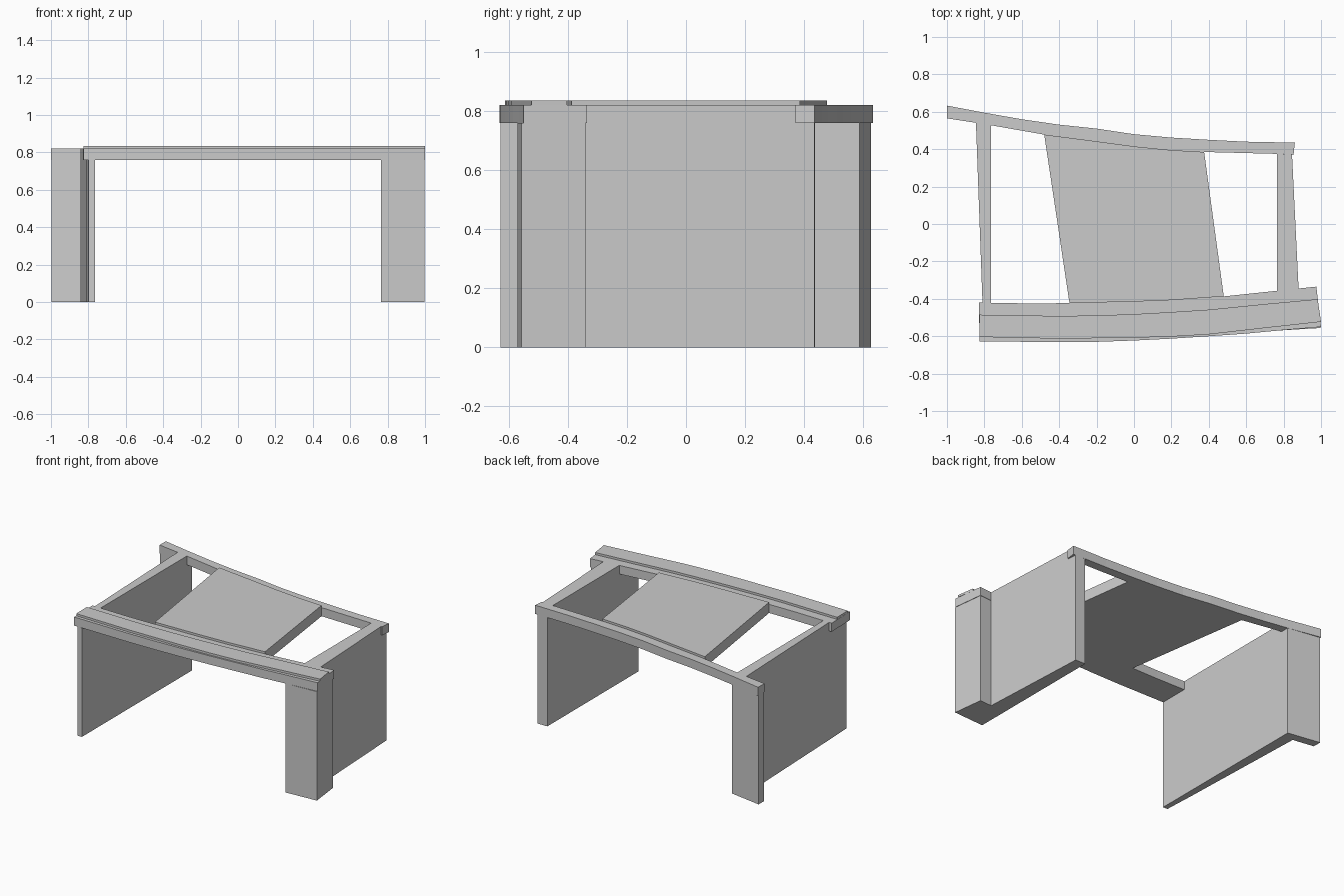
import bpy, bmesh

BEAM_Z, TOP_Z, CAP_Z = 0.76, 0.82, 0.835


def prism(name, outline, z0, z1):
    """Extrude a flat plan outline from z0 up to z1."""
    bm = bmesh.new()
    face = bm.faces.new([bm.verts.new((x, y, z0)) for x, y in outline])
    ext = bmesh.ops.extrude_face_region(bm, geom=[face], use_keep_orig=True)
    for v in ext["geom"]:
        if isinstance(v, bmesh.types.BMVert):
            v.co.z = z1
    bmesh.ops.recalc_face_normals(bm, faces=bm.faces)
    mesh = bpy.data.meshes.new(name)
    bm.to_mesh(mesh)
    bm.free()
    obj = bpy.data.objects.new(name, mesh)
    bpy.context.collection.objects.link(obj)
    return obj


def strip(name, edge_a, edge_b, z0, z1):
    """Curved bar between two plan edges, both listed left to right."""
    return prism(name, edge_a + edge_b[::-1], z0, z1)


# Plan curves of the front beam
front_outer = [(-0.825, -0.627), (-0.4, -0.632), (-0.2, -0.63), (0, -0.623),
               (0.2, -0.613), (0.4, -0.6), (0.6, -0.586), (0.8, -0.567), (1.0, -0.55)]
front_inner = [(-0.83, -0.42), (-0.55, -0.425), (-0.345, -0.423), (0, -0.415), (0.2, -0.407),
               (0.48, -0.387), (0.765, -0.357), (0.88, -0.345), (0.975, -0.335)]
cap_outer = [(-0.825, -0.604), (-0.4, -0.613), (0, -0.608), (0.2, -0.602),
             (0.4, -0.59), (0.7, -0.556), (1.0, -0.523)]
cap_inner = [(-0.827, -0.485), (-0.4, -0.492), (-0.2, -0.489), (0, -0.482),
             (0.2, -0.471), (0.4, -0.458), (0.7, -0.428), (0.982, -0.402)]

# Plan curves of the back beam
back_outer = [(-1.0, 0.633), (-0.8, 0.595), (-0.6, 0.56), (-0.4, 0.531), (-0.2, 0.51),
              (0, 0.48), (0.2, 0.462), (0.4, 0.45), (0.6, 0.44), (0.86, 0.435)]
back_inner = [(-1.0, 0.565), (-0.845, 0.541), (-0.765, 0.528), (-0.48, 0.478), (-0.2, 0.442),
              (0, 0.415), (0.2, 0.395), (0.375, 0.385), (0.765, 0.375), (0.853, 0.37)]

# Beams and raised cap
strip("front_beam", front_outer, front_inner, BEAM_Z, TOP_Z)
strip("front_cap", cap_outer, cap_inner, TOP_Z, CAP_Z)
strip("back_beam", back_outer, back_inner, BEAM_Z, TOP_Z)

# Slanted deck panel fitted between the beams
strip("deck_panel", front_inner[2:6], back_inner[3:8], BEAM_Z, CAP_Z)

# Side walls between the beams
prism("left_wall", [(-0.765, -0.423), (-0.765, 0.528), (-0.845, 0.541), (-0.81, -0.423)], 0, TOP_Z)
prism("right_wall", [(0.765, -0.357), (0.88, -0.345), (0.845, 0.37), (0.765, 0.375)], 0, TOP_Z)

# Wall ends and flanged posts carrying the beams
prism("left_front_end", [(-0.80, -0.627), (-0.765, -0.628), (-0.765, -0.423), (-0.81, -0.423)], 0, BEAM_Z)
prism("left_back_post", [(-0.765, 0.528), (-0.765, 0.588), (-0.998, 0.626), (-0.998, 0.565),
                         (-0.845, 0.541)], 0, BEAM_Z)
prism("right_front_post", [(0.765, -0.57), (0.998, -0.556), (0.972, -0.34), (0.88, -0.345),
                           (0.765, -0.357)], 0, BEAM_Z)
prism("right_back_end", [(0.765, 0.375), (0.845, 0.37), (0.842, 0.435), (0.765, 0.436)], 0, BEAM_Z)
